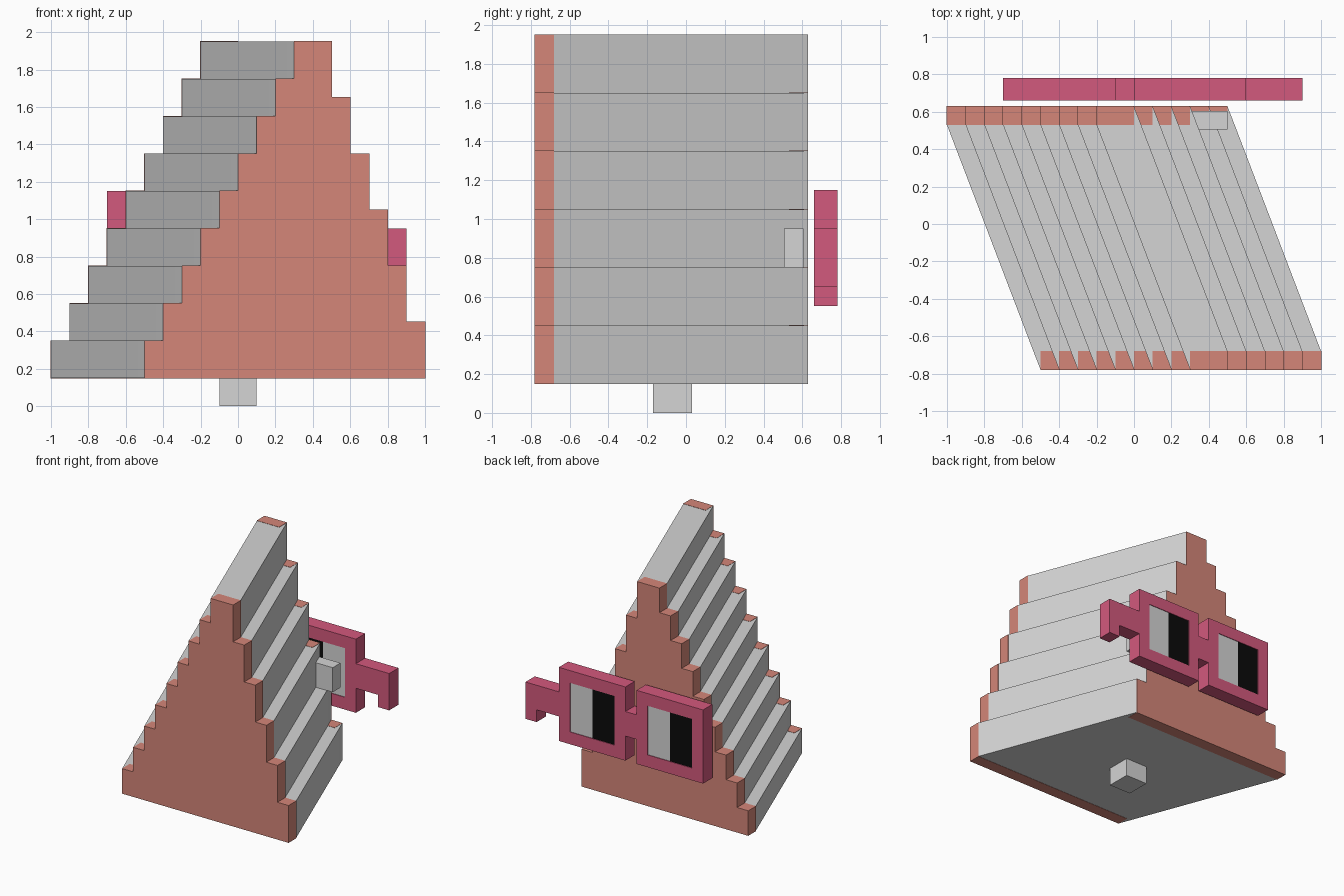
import bpy, bmesh

if "Cube" in bpy.data.objects:
    bpy.data.objects.remove(bpy.data.objects["Cube"])


def material(name, r, g, b):
    m = bpy.data.materials.new(name)
    m.diffuse_color = (r, g, b, 1)
    m.use_nodes = True
    m.node_tree.nodes["Principled BSDF"].inputs["Base Color"].default_value = m.diffuse_color
    return m


GREY = material("light_grey", 0.66, 0.66, 0.66)
CLAY = material("clay_red", 0.66, 0.24, 0.19)
PINK = material("rose_pink", 0.65, 0.10, 0.205)
BLACK = material("black", 0.003, 0.003, 0.003)


def finish(name, bm, mat):
    bmesh.ops.recalc_face_normals(bm, faces=bm.faces)
    me = bpy.data.meshes.new(name)
    bm.to_mesh(me)
    bm.free()
    me.materials.append(mat)
    ob = bpy.data.objects.new(name, me)
    bpy.context.collection.objects.link(ob)
    return ob


def box(name, x, y, z, mat):
    bm = bmesh.new()
    bmesh.ops.create_cube(bm, size=1)
    for v in bm.verts:
        v.co = [a[0] if c < 0 else a[1] for a, c in zip((x, y, z), v.co)]
    return finish(name, bm, mat)


def stepped_profile(grow):
    """Stepped gable: nine steps on the left, six on the right, as (side, x, z)."""
    pts = []
    for i in range(9):
        x, z = -0.5 + 0.1 * i, 0.15 + 0.2 * i
        pts += [(0, x, z + (grow if i else -grow)), (0, x, z + 0.2 + grow)]
    for i in reversed(range(6)):
        x, z = 1.0 - 0.1 * i, 0.15 + 0.3 * i
        pts += [(1, x, z + 0.3 + grow), (1, x, z + (grow if i else -grow))]
    return pts


def loft(name, sections, mat, grow=0.0):
    """Each section is (y, shift of left steps, shift of right steps)."""
    bm = bmesh.new()
    prof = stepped_profile(grow)
    rings = [[bm.verts.new((x + s[1 + side], s[0], z)) for side, x, z in prof]
             for s in sections]
    n = len(prof)
    for a, b in zip(rings, rings[1:]):
        for i in range(n):
            j = (i + 1) % n
            bm.faces.new((a[i], a[j], b[j], b[i]))
    bm.faces.new(rings[0])
    bm.faces.new(rings[-1])
    return finish(name, bm, mat)


# Slanted stepped roof body and the clay end walls wrapped over it
k = 0.5 * 0.1 / 1.31
loft("roof_body", [(-0.778, 0, 0), (-0.68, -k, 0),
                   (0.53, -0.5, k - 0.5), (0.628, -0.5, -0.5)], GREY)
e = 0.002
loft("front_wall", [(-0.78, 0, e), (-0.68, 0, e)], CLAY, e)
loft("back_wall", [(0.53, -0.5 - e, -0.5), (0.63, -0.5 - e, -0.5)], CLAY, e)

# Foot under the body and small block on the back step
box("foot", (-0.1, 0.1), (-0.17, 0.03), (0, 0.16), GREY)
box("side_block", (0.3, 0.5), (0.505, 0.605), (0.75, 0.95), GREY)

# Square glasses frame: two rims, bridge and hooked arm on a 0.1 grid
cells = {(c0 + c, r) for c0 in (0, 7) for c in range(6) for r in range(6)
         if c in (0, 5) or r in (0, 5)}
cells |= {(c, r) for c in (6, 13, 14, 15) for r in (2, 3)} | {(15, 1)}
bm = bmesh.new()
for c, r in sorted(cells):
    x, z = -0.7 + 0.1 * c, 0.55 + 0.1 * r
    bm.faces.new([bm.verts.new((x + dx, 0.66, z + dz))
                  for dx, dz in ((0, 0), (0.1, 0), (0.1, 0.1), (0, 0.1))])
bmesh.ops.remove_doubles(bm, verts=bm.verts, dist=0.001)
ext = bmesh.ops.extrude_face_region(bm, geom=bm.faces[:], use_keep_orig=True)
bmesh.ops.translate(bm, vec=(0, 0.12, 0),
                    verts=[g for g in ext["geom"] if isinstance(g, bmesh.types.BMVert)])
finish("glasses_frame", bm, PINK)

# Lenses, half black and half grey
for side, x in (("left", -0.6), ("right", 0.1)):
    box(side + "_lens_dark", (x, x + 0.2), (0.665, 0.775), (0.65, 1.05), BLACK)
    box(side + "_lens_light", (x + 0.2, x + 0.4), (0.665, 0.775), (0.65, 1.05), GREY)
